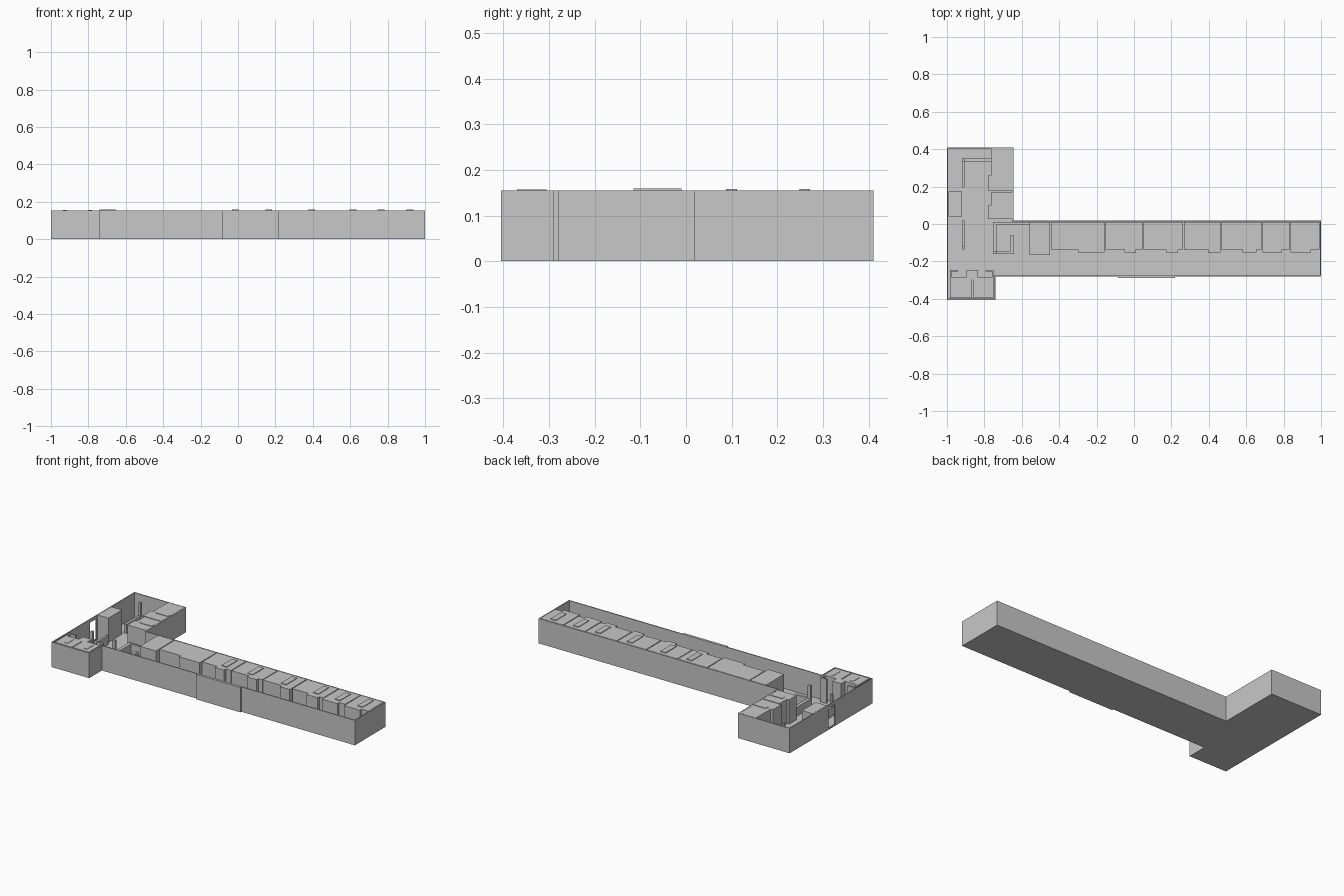
import bpy, bmesh

if "Cube" in bpy.data.objects:
    bpy.data.objects.remove(bpy.data.objects["Cube"])

H = 0.155       # wall height
FLOOR = 0.004   # slab thickness

grey = bpy.data.materials.new("light_grey")
grey.diffuse_color = (0.58, 0.58, 0.58, 1)
grey.use_nodes = True
grey.node_tree.nodes["Principled BSDF"].inputs["Base Color"].default_value = grey.diffuse_color


def finish(bm, name):
    bmesh.ops.recalc_face_normals(bm, faces=bm.faces[:])
    mesh = bpy.data.meshes.new(name)
    bm.to_mesh(mesh)
    bm.free()
    mesh.materials.append(grey)
    obj = bpy.data.objects.new(name, mesh)
    bpy.context.collection.objects.link(obj)
    return obj


def prism(name, pts, z0, z1, wall=0):
    """Extrude a plan outline; a wall thickness leaves only its rim."""
    bm = bmesh.new()
    face = bm.faces.new([bm.verts.new((x, y, z0)) for x, y in pts])
    if wall:
        face.normal_update()
        bmesh.ops.inset_region(bm, faces=[face], thickness=wall,
                               use_boundary=True, use_even_offset=True)
        bmesh.ops.delete(bm, geom=[face], context='FACES_ONLY')
    up = bmesh.ops.extrude_face_region(bm, geom=bm.faces[:], use_keep_orig=True)
    bmesh.ops.translate(bm, vec=(0, 0, z1 - z0),
                        verts=[v for v in up['geom'] if isinstance(v, bmesh.types.BMVert)])
    return finish(bm, name)


def box(name, x0, x1, y0, y1, z0=FLOOR, z1=H):
    return prism(name, [(x0, y0), (x1, y0), (x1, y1), (x0, y1)], z0, z1)


# Floor slab and outer wall
plan = [(-1, -0.405), (-0.74, -0.405), (-0.74, -0.28), (1, -0.28),
        (1, 0.02), (-0.645, 0.02), (-0.645, 0.41), (-1, 0.41)]
prism("floor_slab", plan, 0, FLOOR)
walls = prism("outer_wall", plan, FLOOR, H, wall=0.006)

# Doorway through the west wall
cutter = box("doorway_cutter", -1.02, -0.98, -0.035, 0.03, 0.01, 0.135)
cutter.hide_render = True
cutter.hide_viewport = True
cut = walls.modifiers.new("doorway", 'BOOLEAN')
cut.object = cutter
cut.solver = 'EXACT'

# Panel on the front wall
box("front_panel", -0.085, 0.22, -0.29, -0.28, 0, H)

# Row of rooms: x range, x range of the projecting bay, label plate x
rooms = [
    (-0.445, -0.157, -0.30, -0.157, None),
    (-0.152, 0.046, -0.05, 0.012, -0.015),
    (0.051, 0.262, 0.17, 0.235, 0.165),
    (0.267, 0.463, 0.395, 0.463, 0.395),
    (0.468, 0.682, 0.58, 0.655, 0.615),
    (0.687, 0.832, 0.687, 0.79, 0.765),
    (0.837, 0.992, 0.837, 0.945, 0.92),
]
BACK, FRONT, BAY = 0.012, -0.135, -0.153
for x0, x1, b0, b1, plate in rooms:
    pts = [(x0, BACK), (x0, FRONT), (b0, FRONT), (b0, BAY),
           (b1, BAY), (b1, FRONT), (x1, FRONT), (x1, BACK)]
    pts = [p for i, p in enumerate(pts) if p != pts[i - 1]]
    prism("room", pts, FLOOR, H)
    if plate is not None:
        box("room_plate", plate - 0.018, plate + 0.018, -0.115, -0.01, H, H + 0.004)
box("end_room", -0.56, -0.45, -0.165, 0.012)

# Rooms in the west wing
prism("north_room", [(-0.765, 0.403), (-0.765, 0.26), (-0.78, 0.26), (-0.78, 0.178),
                     (-0.652, 0.178), (-0.652, 0.403)], FLOOR, H)
prism("middle_room", [(-0.765, 0.172), (-0.765, 0.10), (-0.78, 0.10), (-0.78, 0.028),
                      (-0.652, 0.028), (-0.652, 0.172)], FLOOR, H)
box("west_room", -0.993, -0.92, 0.04, 0.175)
for y in (0.10, 0.26):
    box("room_plate", -0.74, -0.655, y - 0.012, y + 0.012, H, H + 0.003)

# Rooms and lobby at the south west corner
for x0, x1, plate in ((-0.985, -0.866, -0.925), (-0.861, -0.75, -0.79)):
    box("corner_room", x0, x1, -0.395, -0.285)
    box("room_plate", plate - 0.01, plate + 0.01, -0.37, -0.305, H, H + 0.002)
box("lobby_box", -0.895, -0.835, -0.30, -0.245)
box("west_stub_wall", -0.985, -0.975, -0.285, -0.245)
box("west_stub_return", -0.975, -0.94, -0.255, -0.245)
box("east_stub_wall", -0.76, -0.75, -0.285, -0.245)
box("east_stub_return", -0.795, -0.76, -0.255, -0.245)

# Low partitions with tall corner posts
LOW = 0.06
for x0, x1, y0, y1 in (
        (-0.905, -0.765, 0.335, 0.35), (-0.92, -0.905, 0.195, 0.335),
        (-0.92, -0.905, -0.12, 0.02), (-0.755, -0.735, -0.145, 0.01),
        (-0.735, -0.66, -0.16, -0.145), (-0.66, -0.642, -0.16, -0.06),
        (-0.735, -0.56, -0.002, 0.01)):
    box("low_partition", x0, x1, y0, y1, FLOOR, LOW)
for x0, x1, y0, y1 in ((-0.92, -0.905, 0.335, 0.35), (-0.92, -0.905, -0.135, -0.12),
                       (-0.755, -0.735, -0.16, -0.145)):
    box("corner_post", x0, x1, y0, y1, FLOOR, 0.14)
